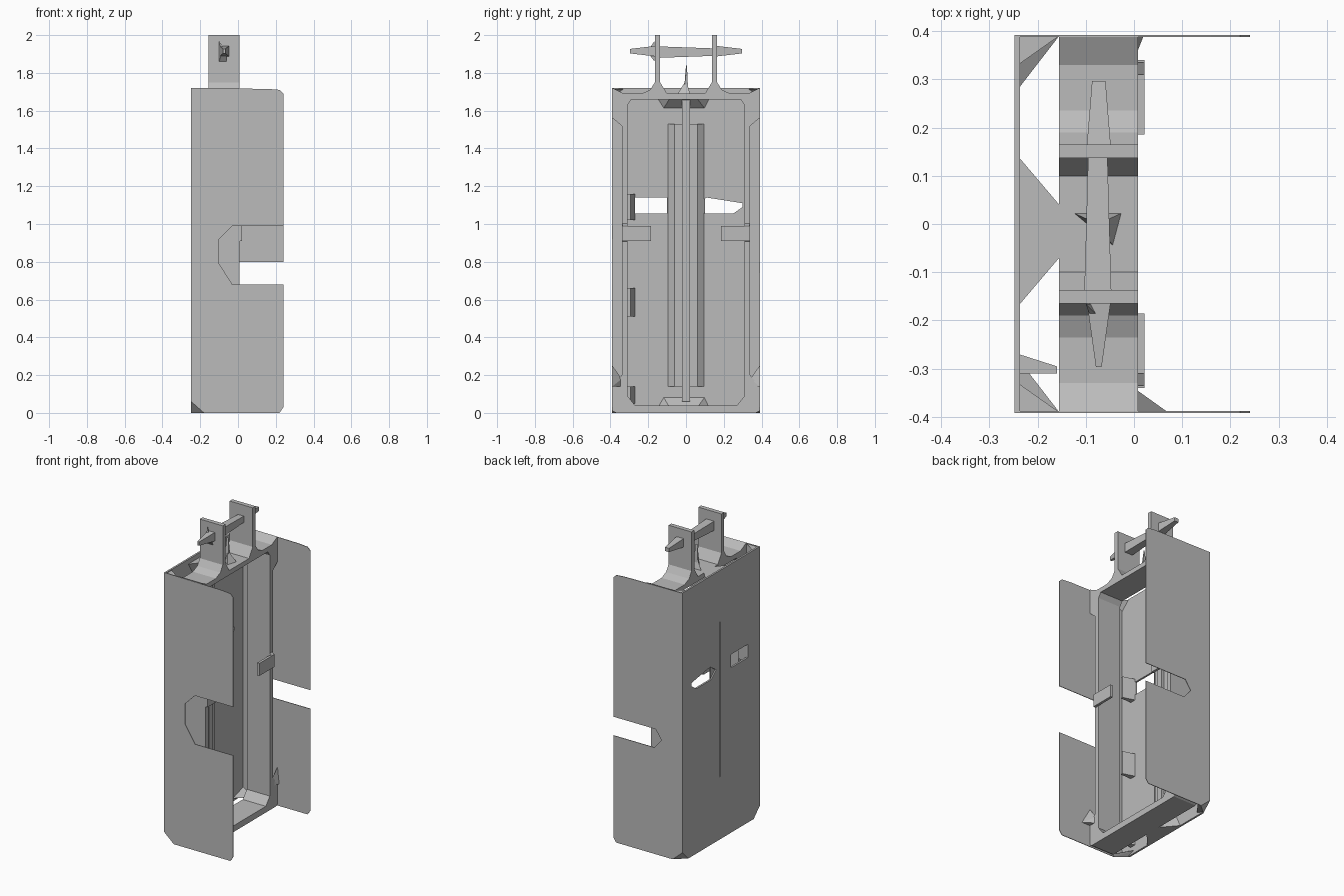
import bpy
import bmesh
from mathutils import Vector

cube = bpy.data.objects.get("Cube")
if cube:
    bpy.data.objects.remove(cube, do_unlink=True)

GREY = (0.5, 0.5, 0.5, 1)
metal = bpy.data.materials.new("plain grey")
metal.use_nodes = True
metal.diffuse_color = GREY
metal.node_tree.nodes["Principled BSDF"].inputs["Base Color"].default_value = GREY


def finish(name, bm):
    bmesh.ops.recalc_face_normals(bm, faces=bm.faces[:])
    mesh = bpy.data.meshes.new(name)
    bm.to_mesh(mesh)
    bm.free()
    mesh.materials.append(metal)
    obj = bpy.data.objects.new(name, mesh)
    bpy.context.collection.objects.link(obj)
    return obj


def place(axis, p, t):
    u, v = p
    return Vector({"x": (t, u, v), "y": (u, t, v), "z": (u, v, t)}[axis])


def prism(name, axis, lo, hi, *loops):
    """Extrude an outline, with optional hole outlines, along an axis."""
    bm = bmesh.new()
    edges = []
    for loop in loops:
        vs = [bm.verts.new(place(axis, p, lo)) for p in loop]
        edges += [bm.edges.new((a, b)) for a, b in zip(vs, vs[1:] + vs[:1])]
    bmesh.ops.triangle_fill(bm, edges=edges, use_beauty=True)
    out = bmesh.ops.extrude_face_region(bm, geom=bm.faces[:])
    moved = [g for g in out["geom"] if isinstance(g, bmesh.types.BMVert)]
    bmesh.ops.translate(bm, verts=moved, vec=place(axis, (0, 0), hi - lo))
    return finish(name, bm)


def hull(name, points):
    bm = bmesh.new()
    for p in points:
        bm.verts.new(p)
    bmesh.ops.convex_hull(bm, input=bm.verts[:])
    return finish(name, bm)


def rect(u0, u1, v0, v1):
    return [(u0, v0), (u1, v0), (u1, v1), (u0, v1)]


def mirrored(half):
    """Close a half outline by reflecting it in its first coordinate."""
    return half + [(-u, v) for u, v in reversed(half) if u > 0]


# Upright ring frame with two lugs on its top beam
outer = mirrored([
    (0, 1.69), (.10, 1.69), (.137, 1.75), (.137, 2), (.165, 2), (.165, 1.75),
    (.19, 1.71), (.235, 1.69), (.33, 1.69), (.388, 1.72), (.388, 1.56),
    (.34, 1.52), (.34, .2), (.388, .14), (.388, .01), (.37, 0)])
inner = mirrored([(0, 1.66), (.29, 1.66), (.31, 1.63), (.31, .09), (.27, .04)])
prism("ring_frame", "x", -.155, .008, outer, inner)

# Side plates, each with its own edge notch
notches = {
    "front": (-1, [(.24, .68), (-.03, .68), (-.1, .79), (-.1, .92), (-.03, .99), (.24, .99)]),
    "rear": (1, [(.24, .68), (-.05, .68), (-.1, .74), (-.06, .80), (.24, .80)]),
}
for side, (s, notch) in notches.items():
    outline = ([(-.248, 1.72), (-.248, .06), (-.18, 0), (.22, 0), (.24, .03)]
               + notch + [(.24, 1.69), (.22, 1.71), (.16, 1.715)])
    prism(side + "_side_plate", "y", s * .388, s * .392, outline)

# Closing panel with two windows and a narrow slit
panel = mirrored([(0, 1.72), (.39, 1.72), (.39, .06), (.33, 0)])
window_left = [(.05, 1.10), (.10, 1.055), (.25, 1.055), (.30, 1.09), (.30, 1.11), (.11, 1.14)]
window_right = rect(-.27, -.10, 1.055, 1.14)
slit = rect(.008, .016, .40, 1.39)
prism("back_panel", "x", -.248, -.236, panel, window_left, window_right, slit)

# Trapezoid stiffener, made as two raised strips either side of the slit
prism("stiffener_left", "z", .14, 1.53, [(-.24, .10), (-.21, .06), (-.21, .02), (-.24, .02)])
prism("stiffener_right", "z", .14, 1.53, [(-.24, -.10), (-.21, -.06), (-.21, 0), (-.24, 0)])
prism("centre_web", "z", .06, 1.66, rect(-.215, -.19, -.02, .02))

# Ties between panel and ring, top and bottom
tie = [(-.24, -.17), (-.155, -.07), (-.155, .04), (-.24, .14)]
for name, edge, inside in (("bottom_tie", 0, .085), ("top_tie", 1.69, 1.61)):
    hull(name, [(x, y, edge) for x, y in tie]
         + [(-.24, -.12, inside), (-.24, .10, inside)])

# Corner gussets
for s, side in ((-1, "front"), (1, "rear")):
    hull(side + "_bottom_gusset", [
        (-.248, s * .39, .06), (-.18, s * .39, 0), (-.248, s * .33, 0),
        (-.155, s * .39, .01), (-.24, s * .28, .02)])
    hull(side + "_top_gusset", [
        (-.24, s * .39, 1.715), (-.155, s * .39, 1.715),
        (-.24, s * .33, 1.715), (-.24, s * .39, 1.66)])
    # Latch clip on the post
    prism(side + "_clip", "x", .006, .022, rect(*sorted((s * .185, s * .34)), .91, .99))
    prism(side + "_clip_arm", "y", s * .335, s * .31,
          [(0, .90), (.022, .92), (.022, .99), (0, 1.01)])
    # Wedge from ring foot to plate
    reach = .07 if s < 0 else .02
    hull(side + "_foot_wedge", [
        (0, s * .34, .14), (.008, s * .39, .25), (0, s * .39, .14),
        (reach, s * .39, .14), (0, s * .34, .18)])

# Small stop blocks beside one post
for i, (z0, z1) in enumerate(((.05, .14), (.51, .66), (1.02, 1.16))):
    prism("stop_block_%d" % (i + 1), "z", z0, z1,
          [(-.238, -.31), (-.238, -.27), (-.16, -.295), (-.16, -.31)])

# Cross pin through the lugs, with tapered ends
hull("cross_pin", [(x, y, z) for y, w, h in ((-.14, .028, .03), (.14, .02, .02))
                   for x in (-.075 - w, -.075 + w) for z in (1.91 - h, 1.91 + h)])
for s, side in ((-1, "front"), (1, "rear")):
    tip = .006 if s < 0 else .014
    hull(side + "_pin_end", [(-.073 + a * w, s * y, 1.915 + b * h)
                             for y, w, h in ((.16, .025, .028), (.296, tip, .012))
                             for a in (-1, 1) for b in (-1, 1)])
hull("front_pin_key", [(-.10, -.166, 1.97), (-.06, -.166, 1.86), (-.10, -.166, 1.86),
                       (-.06, -.205, 1.91), (-.085, -.205, 1.91)])

# Upright prong between the lugs
hull("prong_base", [(-.13, .025, 1.68), (-.02, .025, 1.68), (-.04, -.05, 1.68),
                    (-.075, 0, 1.76)])
hull("prong", [(-.09, -.012, 1.69), (-.06, -.012, 1.69), (-.09, .012, 1.69),
               (-.06, .012, 1.69), (-.08, 0, 1.84), (-.07, .005, 1.84)])
